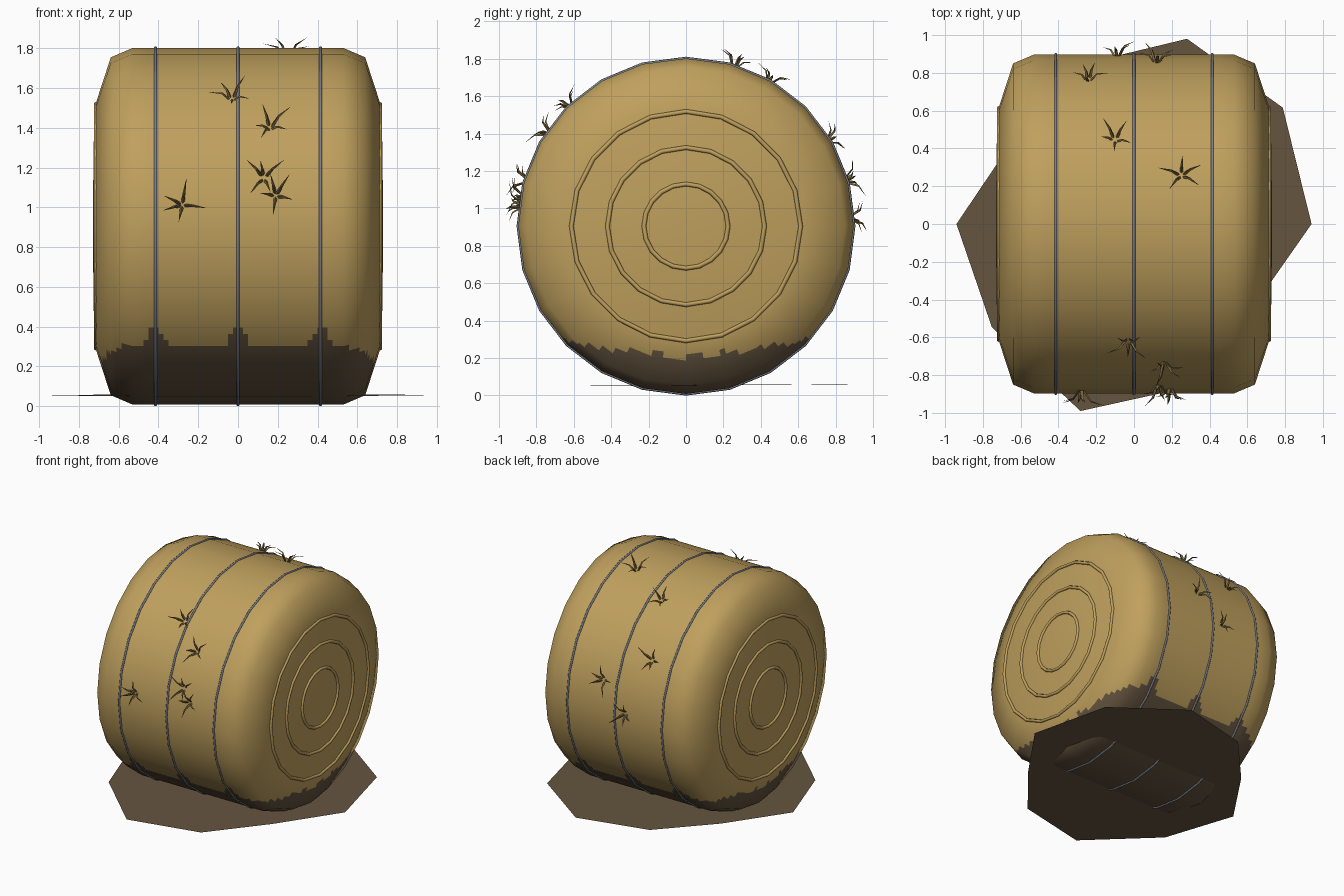
import bpy, bmesh, math, random
from mathutils import Vector

if "Cube" in bpy.data.objects:
    bpy.data.objects.remove(bpy.data.objects["Cube"])

random.seed(4)
CZ, R, SIDES, SUB = 0.905, 0.897, 24, 6
BANDS = (-0.415, 0.0, 0.415)


def material(name, rgb):
    m = bpy.data.materials.new(name)
    m.diffuse_color = (*rgb, 1)
    m.use_nodes = True
    m.node_tree.nodes["Principled BSDF"].inputs["Base Color"].default_value = m.diffuse_color
    return m


hay = material("hay", (0.52, 0.35, 0.11))
mud = material("mud", (0.13, 0.09, 0.05))
wire = material("wire_grey", (0.20, 0.21, 0.25))
straw = material("dark_straw", (0.20, 0.135, 0.05))


def make(name, verts, faces, mats):
    me = bpy.data.meshes.new(name)
    me.from_pydata(verts, [], faces)
    ob = bpy.data.objects.new(name, me)
    bpy.context.collection.objects.link(ob)
    for m in mats:
        me.materials.append(m)
    return ob


def ring(name, x, major, minor, sides, mat):
    bpy.ops.mesh.primitive_torus_add(major_segments=sides, minor_segments=6,
                                     major_radius=major, minor_radius=minor,
                                     location=(x, 0, CZ), rotation=(0, math.pi / 2, 0))
    ob = bpy.context.object
    ob.name = name
    ob.data.materials.append(mat)
    bpy.ops.object.shade_smooth()


# Bale body: 24-sided drum, finely split so the muddy edge can be ragged
# profile points are x, radius, and normal tilt from the axis in degrees
half = [(0.72, 0.01, 0), (0.715, 0.62, 9), (0.64, 0.85, 43), (0.53, R, 79), (0.45, R, 90)]
keys = half + [(-x, r, 180 - a) for x, r, a in reversed(half)]
steps = [2, 7, 4, 3, 36, 3, 4, 7, 2]
prof = [keys[0]]
for a, b, n in zip(keys, keys[1:], steps):
    for i in range(1, n + 1):
        prof.append(tuple(p + (q - p) * i / n for p, q in zip(a, b)))


def rim(k):
    return math.sin(2 * math.pi * k / SIDES), math.cos(2 * math.pi * k / SIDES)


N = SIDES * SUB
verts, normals, faces = [], [], []
for x, r, a in prof:
    c, s = math.cos(math.radians(a)), math.sin(math.radians(a))
    for j in range(N):
        k, t = divmod(j, SUB)
        (y0, z0), (y1, z1) = rim(k), rim(k + 1)
        t /= SUB
        y, z = y0 + (y1 - y0) * t, z0 + (z1 - z0) * t
        verts.append((x, r * y, CZ + r * z))
        u = Vector((y, z)).normalized()
        normals.append((c, s * u.x, s * u.y))
for i in range(len(prof) - 1):
    for j in range(N):
        k = (j + 1) % N
        faces.append((i * N + j, (i + 1) * N + j, (i + 1) * N + k, i * N + k))
faces.append(tuple(range(N)))
faces.append(tuple(reversed(range((len(prof) - 1) * N, len(prof) * N))))
body = make("bale_body", verts, faces, [hay, mud])
bm = bmesh.new()
bm.from_mesh(body.data)
bmesh.ops.recalc_face_normals(bm, faces=bm.faces)
for f in bm.faces:
    f.smooth = True
    c = f.calc_center_median()
    limit = 0.30 + sum(0.10 * math.exp(-((c.x - b) / 0.05) ** 2) for b in BANDS)
    if abs(c.x) > 0.62:
        limit = 0.20 + 0.13 * abs(c.y)
    limit += random.uniform(-0.01, 0.01)
    f.material_index = int(c.z < limit)
bm.to_mesh(body.data)
bm.free()
body.data.normals_split_custom_set_from_vertices(normals)

# Binding wires
for i, x in enumerate(BANDS):
    ring(f"binding_wire_{i + 1}", x, R + 0.001, 0.008, SIDES, wire)

# Rolled layers on both ends
for side, sx in (("right", 1), ("left", -1)):
    for i, (r, x) in enumerate(((0.613, 0.715), (0.42, 0.717), (0.225, 0.719))):
        ring(f"{side}_end_layer_{i + 1}", sx * x, r, 0.012, 20, hay)

# Uneven mud patch underneath
radii = [0.94, 1.0, 1.02, 0.89, 0.78, 0.94, 0.93, 1.03, 0.91, 0.77]
pts = [(0, 0, 0.052)]
for i, r in enumerate(radii):
    a = math.radians(36 * i + (2 if i in (1, 2, 7) else 0))
    pts.append((r * math.cos(a), r * math.sin(a), 0.055 + 0.006 * math.sin(a)))
make("mud_patch", pts, [(0, i + 1, (i + 1) % 10 + 1) for i in range(10)], [mud])

# Loose straw tufts: x and angle round the drum (from the top, towards the back)
tufts = [(-0.28, -83), (0.13, -74), (0.19, -80), (0.16, -56), (-0.03, -44),
         (0.25, 17), (-0.10, 30), (-0.24, 59), (0.12, 74), (-0.09, 87)]
tv, tf = [], []
for x, deg in tufts:
    a = math.radians(deg)
    n = Vector((0, math.sin(a), math.cos(a)))
    tx, ty = Vector((1, 0, 0)), Vector((0, math.cos(a), -math.sin(a)))
    start = random.uniform(0, 6.28)
    for b in range(5):
        g = start + b * 1.257 + random.uniform(-0.4, 0.4)
        d = tx * math.cos(g) + ty * math.sin(g)
        w = tx * -math.sin(g) + ty * math.cos(g)
        size = random.uniform(0.7, 1.3)
        base = Vector((x, 0, CZ)) + n * (R - 0.015) + d * 0.012
        mid = base + (d * 0.035 + n * 0.05) * size
        tip = mid + (d * 0.06 + n * 0.02) * size
        o = len(tv)
        for p, h in ((base, 0.009), (mid, 0.007)):
            tv += [p + w * h, p - w * h, p + (n - d) * h * 0.7]
        tv.append(tip)
        for i in range(3):
            j = (i + 1) % 3
            tf += [(o + i, o + j, o + 3 + j, o + 3 + i), (o + 3 + i, o + 3 + j, o + 6)]
tuft = make("straw_tufts", tv, tf, [straw])
bm = bmesh.new()
bm.from_mesh(tuft.data)
bmesh.ops.recalc_face_normals(bm, faces=bm.faces)
bm.to_mesh(tuft.data)
bm.free()
